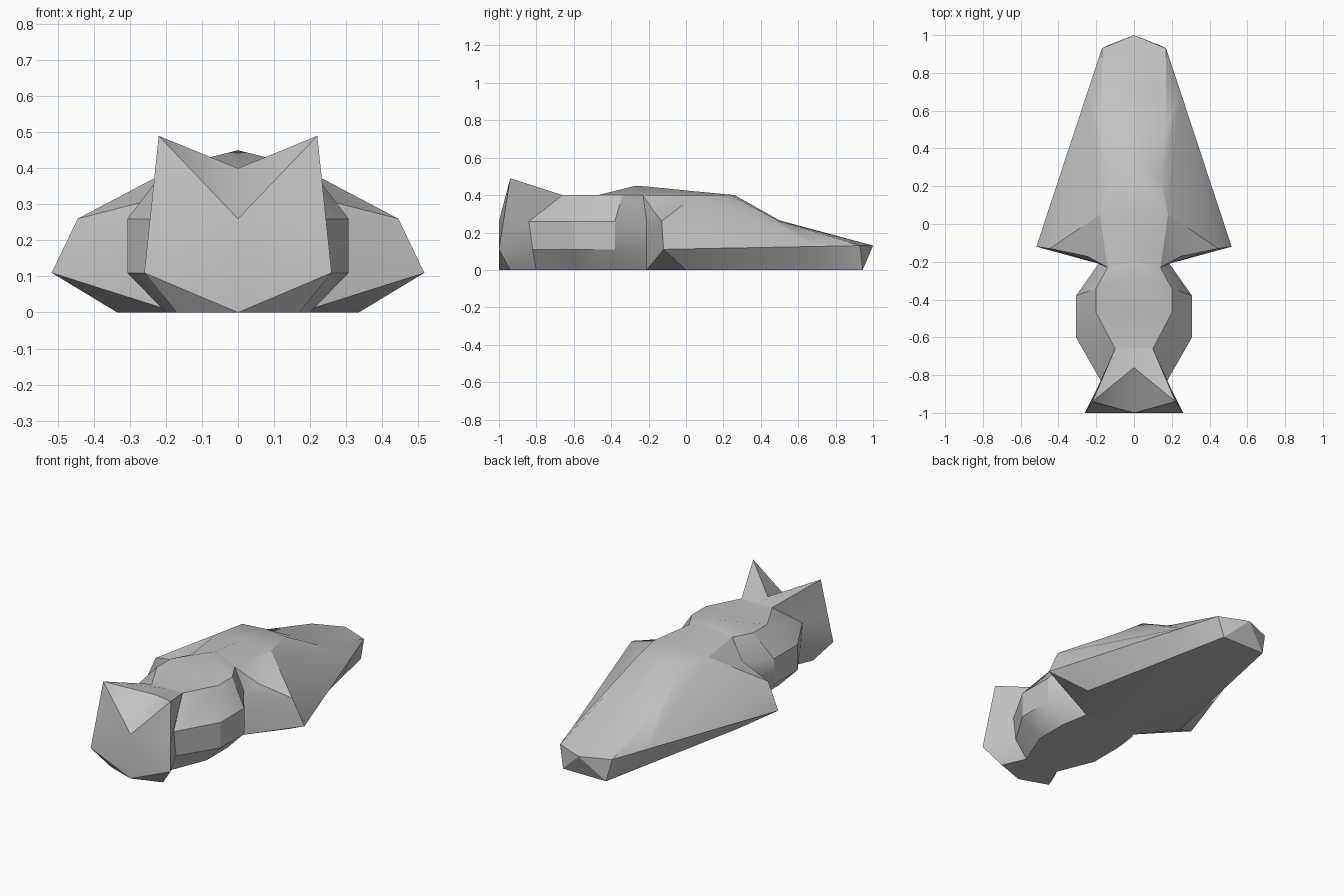
import bpy
import bmesh
from mathutils import Vector

cube = bpy.data.objects.get("Cube")
if cube:
    bpy.data.objects.remove(cube, do_unlink=True)

# One plain grey for the whole craft
grey = bpy.data.materials.new("hull_grey")
grey.use_nodes = True
colour = (0.55, 0.55, 0.55, 1)
grey.diffuse_color = colour
grey.node_tree.nodes["Principled BSDF"].inputs["Base Color"].default_value = colour

# Heights shared by the long hull lines
CHINE, SHOULDER, DECK = 0.11, 0.26, 0.40


def rib(keel, chine, shoulder, deck, centre):
    """Half cross-section from the keel line round to the deck centre line.
    Two-number points take the usual height of their line."""
    def place(point, height):
        return Vector(point if len(point) == 3 else (*point, height))
    return [Vector((0, keel[1], 0)), place(keel, 0), place(chine, CHINE),
            place(shoulder, SHOULDER), place(deck, DECK), Vector((0, *centre))]


def blend(start, end, y):
    """Point at a given y on the straight line between two points."""
    return start.lerp(end, (y - start.y) / (end.y - start.y))


def loft(bm, ribs):
    """Skin neighbouring ribs with quads; returns rows of vertices and faces."""
    rows = [[bm.verts.new(p) for p in r] for r in ribs]
    faces = []
    for a, b in zip(rows, rows[1:]):
        faces.append([bm.faces.new((a[i], b[i], b[i + 1], a[i + 1]))
                      for i in range(len(a) - 1)])
    return rows, faces


def finish(name, bm):
    """Weld, mirror and shade one half-built part."""
    bmesh.ops.remove_doubles(bm, verts=bm.verts, dist=0.0005)
    mesh = bpy.data.meshes.new(name)
    bm.to_mesh(mesh)
    bm.free()
    mesh.materials.append(grey)
    obj = bpy.data.objects.new(name, mesh)
    bpy.context.collection.objects.link(obj)
    mirror = obj.modifiers.new("mirror", 'MIRROR')
    mirror.use_clip = True
    bpy.ops.object.select_all(action='DESELECT')
    obj.select_set(True)
    bpy.context.view_layer.objects.active = obj
    bpy.ops.object.shade_smooth_by_angle()


# Ribs from front to back
chine_corner, ear = Vector((0.26, -1, CHINE)), Vector((0.22, -0.94, 0.49))
shield = rib((0.17, -0.94), chine_corner, chine_corner.lerp(ear, 0.4), ear, (-0.76, DECK))
shield[0].y = -1
neck = rib((0.11, -0.80), (0.17, -0.82), (0.17, -0.84), (0.10, -0.66), (-0.66, DECK))
pod_front = rib((0.20, -0.58), (0.307, -0.6), (0.307, -0.6), (0.20, -0.47), (-0.45, DECK))
pod_back = rib((0.20, -0.38), (0.307, -0.38), (0.307, -0.38), (0.20, -0.34), (-0.27, 0.45))
waist = rib((0.17, -0.21), (0.187, -0.21), (0.187, -0.21), (0.14, -0.23), (-0.2, 0.445))
wing = rib((0.335, 0), (0.517, -0.12), (0.445, -0.13), (0.18, 0.05), (0.05, 0.42))
tip = (0.17, 0.93, 0.13)
tail = rib((0.14, 0.945), tip, tip, tip, (1, 0.13))

# Front shield with two raised corners and a notch between them
bm = bmesh.new()
rows, faces = loft(bm, [shield, neck])
base, keel, chine, shoulder, peak, notch = rows[0]
nose = bm.verts.new((0, -1, SHOULDER))
bm.faces.new((base, keel, chine))
bm.faces.new((base, chine, nose))
bm.faces.new((nose, chine, shoulder, peak))
bm.faces.new((nose, peak, notch))
finish("front_shield", bm)

# Middle body with the bulging side pods
bm = bmesh.new()
loft(bm, [neck, pod_front, pod_back, waist])
finish("side_pod_body", bm)

# Wing leading edges: a raised point above, a cut-back corner below
bm = bmesh.new()
rows, faces = loft(bm, [waist, wing])
raised = bmesh.ops.poke(bm, faces=[faces[0][3]])
raised["verts"][0].co = (0.25, -0.17, 0.31)
bmesh.ops.connect_verts(bm, verts=[rows[0][1], rows[1][2]])

# Underside and thin trailing rim of the wing
rim = blend(wing[2], tail[2], 0.7)
keel_mid = blend(wing[1], tail[1], rim.y)
edge = [Vector((0, rim.y, 0)), keel_mid, rim, rim]
rows, faces = loft(bm, [wing[:4], edge, tail[:4]])
base, keel, chine, shoulder = rows[-1]
end = bm.verts.new(tail[5])
bm.faces.new((keel, end, chine))
bm.faces.new((base, end, keel))

# Sloping rear deck
deck_end = [Vector((0.14, 0.24, DECK)), Vector((0, 0.26, DECK))]
slope = [Vector((0.17, 0.5, SHOULDER)), Vector((0, 0.5, 0.265))]
loft(bm, [wing[4:], deck_end, slope, tail[4:]])

# Steep flank fanning from the deck edge down to the rim
flank = [wing[3], wing[4], deck_end[0], slope[0], tail[4]]
for a, b in zip(flank, flank[1:]):
    bm.faces.new([bm.verts.new(p) for p in (a, rim, b)])
finish("winged_tail", bm)
